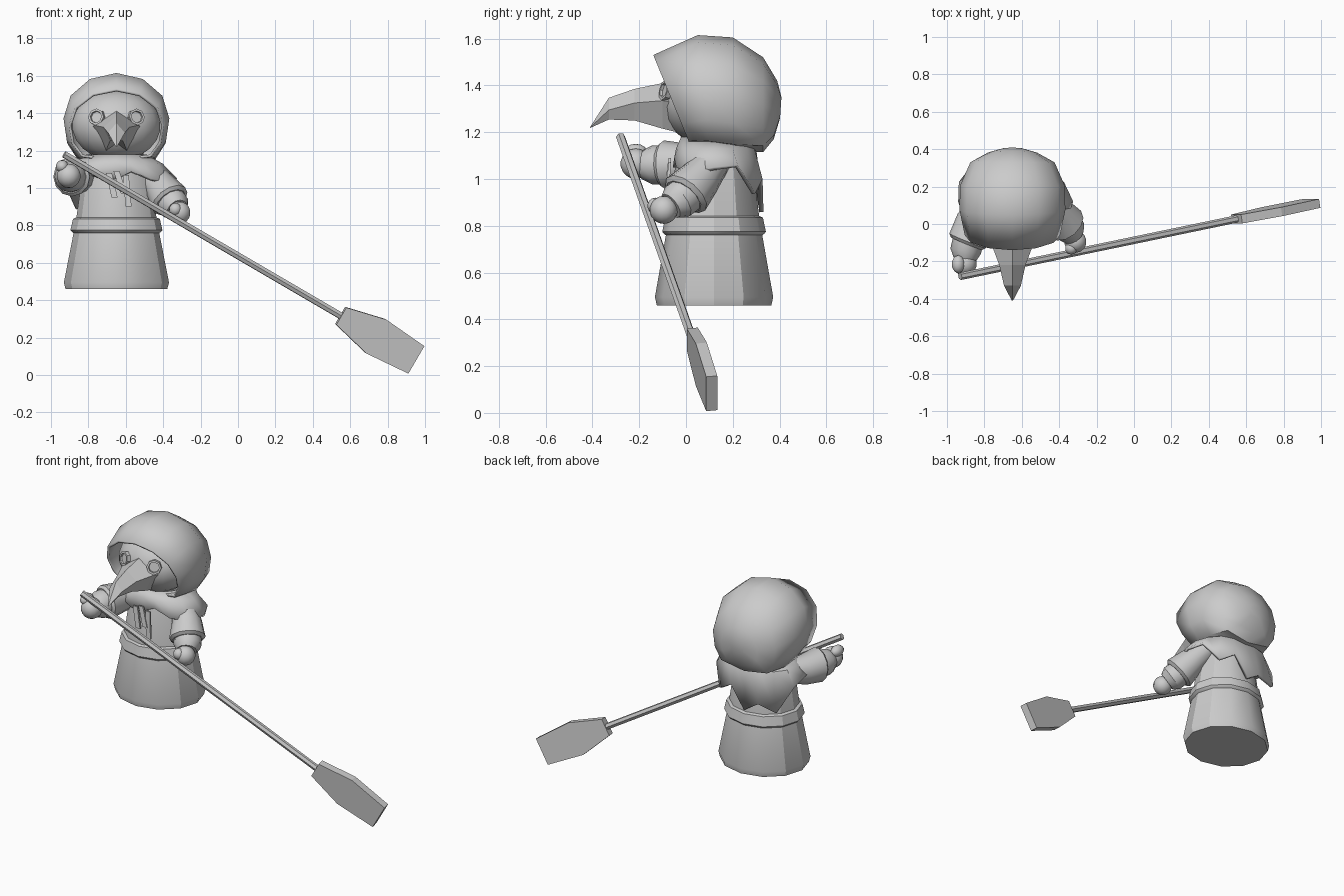
import bpy, bmesh, math
from mathutils import Vector, Matrix

if "Cube" in bpy.data.objects:
    bpy.data.objects.remove(bpy.data.objects["Cube"])

CX, CY = -0.65, 0.12          # body axis


def finish(name, bm, angle=32, thick=0):
    bmesh.ops.recalc_face_normals(bm, faces=bm.faces)
    me = bpy.data.meshes.new(name)
    bm.to_mesh(me)
    bm.free()
    ob = bpy.data.objects.new(name, me)
    bpy.context.collection.objects.link(ob)
    if thick:
        m = ob.modifiers.new("thickness", 'SOLIDIFY')
        m.thickness = thick
        m.offset = -1
    bpy.ops.object.select_all(action='DESELECT')
    ob.select_set(True)
    bpy.context.view_layer.objects.active = ob
    if angle:
        bpy.ops.object.shade_smooth_by_angle(angle=math.radians(angle))
    return ob


def loft(name, rings, angle=32, cap0=True, cap1=True, thick=0):
    """Skin a list of equal-length closed rings."""
    bm = bmesh.new()
    vs = [[bm.verts.new(p) for p in r] for r in rings]
    n = len(vs[0])
    for a, b in zip(vs, vs[1:]):
        for i in range(n):
            j = (i + 1) % n
            bm.faces.new((a[i], a[j], b[j], b[i]))
    if cap0:
        bm.faces.new(vs[0])
    if cap1:
        bm.faces.new(vs[-1])
    return finish(name, bm, angle, thick)


def round_body(name, profile, n=12, ratio=0.9, **kw):
    """Elliptical turned part around the body axis, profile of (radius, z)."""
    return loft(name, [[(CX + r * math.sin(2 * math.pi * i / n),
                         CY - ratio * r * math.cos(2 * math.pi * i / n), z)
                        for i in range(n)] for r, z in profile], **kw)


def tube(name, stations, n=12, angle=32):
    """Round tube through (point, radius) stations, along first-to-last axis."""
    d = (Vector(stations[-1][0]) - Vector(stations[0][0])).normalized()
    u = d.cross(Vector((0, 0, 1))).normalized()
    v = d.cross(u)
    return loft(name, [[Vector(p) + r * (u * math.cos(2 * math.pi * i / n) + v * math.sin(2 * math.pi * i / n))
                        for i in range(n)] for p, r in stations], angle)


def ball(name, c, s, seg=14):
    bm = bmesh.new()
    bmesh.ops.create_uvsphere(bm, u_segments=seg, v_segments=seg // 2 + 2, radius=1)
    bmesh.ops.transform(bm, matrix=Matrix.Translation(c) @ Matrix.Diagonal((*s, 1)), verts=bm.verts)
    return finish(name, bm, 60)


# robe: skirt, belt, torso
round_body("skirt", [(0.272, 0.46), (0.281, 0.495), (0.225, 0.78)], angle=29)
round_body("belt", [(0.225, 0.757), (0.238, 0.765), (0.246, 0.775), (0.232, 0.835), (0.215, 0.842)], angle=29)
round_body("torso", [(0.218, 0.78), (0.213, 0.85), (0.185, 1.05), (0.14, 1.2)], angle=29)

# hood: slanted rings from the face opening to the back (top y,z, bottom y,z, half width)
HOOD = [(-0.14, 1.53, 0.02, 1.14, 0.255), (0.05, 1.615, 0.10, 1.13, 0.283),
        (0.20, 1.605, 0.21, 1.115, 0.28), (0.33, 1.52, 0.33, 1.115, 0.225),
        (0.39, 1.42, 0.375, 1.17, 0.13), (0.408, 1.35, 0.402, 1.26, 0.05)]
rings = []
for yt, zt, yb, zb, a in HOOD:
    ring = []
    for i in range(12):
        t = 2 * math.pi * i / 12
        s, c = math.sin(t), math.cos(t)
        x = abs(s) ** (0.45 if c < -0.1 else 1.0) if abs(s) > 1e-6 else 0
        k = (1 - c) / 2
        ring.append((CX + math.copysign(a * x, s), yt + (yb - yt) * k, zt + (zb - zt) * k))
    rings.append(ring)
loft("hood", rings, 50, cap0=False, thick=0.015)

# mask: face, beak, goggles
ball("mask", (CX, 0.10, 1.335), (0.24, 0.21, 0.19), 18)
BEAK = [(-0.04, 1.42, 0.14, 1.325, 0.055, 1.20), (-0.10, 1.41, 0.115, 1.335, 0.05, 1.215),
        (-0.22, 1.385, 0.07, 1.325, 0.035, 1.25), (-0.33, 1.347, 0.045, 1.295, 0.018, 1.254),
        (-0.41, 1.222, 0.003, 1.22, 0.002, 1.218)]
loft("beak", [[(CX, y, zt), (CX + ws, y, zs), (CX + wb, y, zb), (CX, y, zb + 0.03 * (wb > 0.01)),
               (CX - wb, y, zb), (CX - ws, y, zs)] for y, zt, ws, zs, wb, zb in BEAK], 0)
for side, label in ((-1, "right"), (1, "left")):
    d = Vector((side * 0.4, -0.88, 0.2)).normalized()
    c = Vector((CX + side * 0.105, -0.085, 1.378))
    tube(label + "_goggle", [(c - d * 0.02, 0.045), (c + d * 0.013, 0.045),
                             (c + d * 0.013, 0.033), (c + d * 0.002, 0.031)], 8, 25)

# ragged cape: lower edge radius and height, walking from the front around by the left
EDGE = [(0.20, 1.05), (0.21, 1.09), (0.26, 1.05), (0.31, 1.03), (0.325, 1.05), (0.30, 1.06),
        (0.285, 0.94), (0.255, 1.0), (0.24, 0.86), (0.25, 0.92), (0.31, 0.89), (0.31, 1.04),
        (0.29, 1.07), (0.28, 1.06), (0.25, 1.09), (0.21, 1.05)]
top, mid, low = [], [], []
for i, (r, z) in enumerate(EDGE):
    t = 2 * math.pi * i / len(EDGE)
    for ring, rr, zz in ((top, 0.16, 1.18), (mid, 0.5 * r + 0.085, 1.13), (low, r, z)):
        ring.append((CX + rr * math.sin(t), CY - 0.88 * rr * math.cos(t), zz))
loft("cape", [top, mid, low], 35, cap0=False, cap1=False, thick=0.018)

# cape tie hanging on the chest
for k, (x, z0, x1, z1) in enumerate(((-0.69, 1.08, -0.66, 0.95), (-0.65, 1.09, -0.61, 0.97),
                                     (-0.60, 1.07, -0.585, 0.90))):
    loft("cape_tie_%d" % k, [[(px - 0.016, y, z), (px + 0.016, y, z), (px + 0.016, y + 0.012, z),
                              (px - 0.016, y + 0.012, z)] for px, y, z in ((x, -0.075, z0), (x1, -0.09, z1))], 0)

# arms: flared sleeve, cuff, hand and thumb
tube("right_sleeve", [((-0.80, 0.13, 1.07), 0.07), ((-0.86, 0.02, 1.06), 0.09), ((-0.89, -0.09, 1.06), 0.105),
                      ((-0.895, -0.105, 1.06), 0.09)])
tube("right_cuff", [((-0.885, -0.08, 1.06), 0.083), ((-0.90, -0.145, 1.06), 0.083), ((-0.905, -0.19, 1.06), 0.06)])
ball("right_hand", (-0.905, -0.215, 1.065), (0.065, 0.065, 0.065))
ball("right_thumb", (-0.94, -0.215, 1.115), (0.035, 0.05, 0.035), 10)
tube("left_sleeve", [((-0.48, 0.13, 1.09), 0.07), ((-0.41, 0.06, 1.0), 0.09), ((-0.365, 0.0, 0.935), 0.108),
                     ((-0.36, -0.01, 0.925), 0.09)])
tube("left_cuff", [((-0.37, 0.01, 0.94), 0.083), ((-0.34, -0.035, 0.905), 0.083), ((-0.325, -0.065, 0.885), 0.06)])
ball("left_hand", (-0.313, -0.095, 0.868), (0.06, 0.06, 0.06))
ball("left_thumb", (-0.335, -0.13, 0.885), (0.035, 0.035, 0.035), 10)

# paddle: hexagonal shaft and flat blade
start = Vector((-0.93, -0.28, 1.18))
d = (Vector((0.95, 0.11, 0.083)) - start).normalized()
length = (Vector((0.95, 0.11, 0.083)) - start).length
w = Vector((-d.z, 0, d.x)).normalized()
t = d.cross(w).normalized()
tube("paddle_shaft", [(start, 0.02), (start + d * 1.78, 0.02)], 6, 0)
loft("paddle_blade", [[start + d * s + w * (a * h) + t * (b * 0.024)
                       for a, b in ((-1, -1), (1, -1), (1, 1), (-1, 1))]
                      for s, h in ((1.74, 0.053), (1.96, 0.105), (length, 0.085))], 0)
